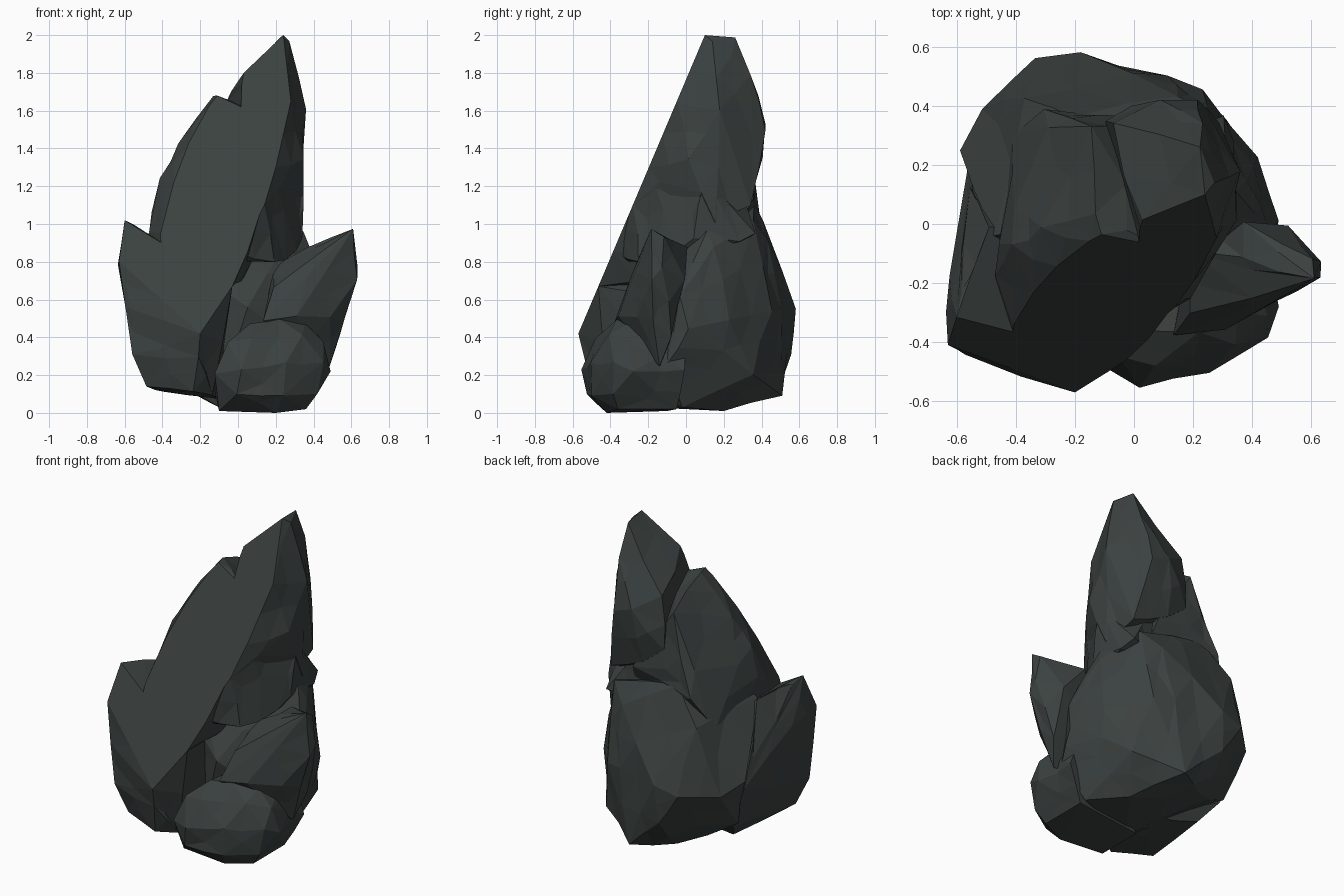
import bpy, bmesh, random
from mathutils import Vector

random.seed(4)

stone = bpy.data.materials.new("dark slate")
stone.diffuse_color = (0.044, 0.054, 0.052, 1)


def face(x, z):
    """Point on the big flat sloping front face."""
    return (x, -0.57 + 0.424 * (z - 0.42), z)


def hull(name, front, points, jitter=0.012):
    """Convex chunk of rock: outline on the front face plus free points,
    then finer facets by subdividing and nudging the new points."""
    bm = bmesh.new()
    for p in [face(*q) for q in front] + points:
        bm.verts.new(p)
    res = bmesh.ops.convex_hull(bm, input=bm.verts[:])
    junk = [g for g in set(res["geom_interior"] + res["geom_unused"])
            if isinstance(g, bmesh.types.BMVert)]
    bmesh.ops.delete(bm, geom=junk, context='VERTS')
    old = set(bm.verts)
    long_edges = [e for e in bm.edges if e.calc_length() > 0.22]
    bmesh.ops.subdivide_edges(bm, edges=long_edges, cuts=1)
    bmesh.ops.triangulate(bm, faces=bm.faces[:])
    for v in bm.verts:
        on_front = abs(v.co.y - face(0, v.co.z)[1]) < 0.004
        if v not in old and not on_front and v.co.z > 0.05:
            v.co += Vector([random.uniform(-jitter, jitter) for _ in range(3)])
    bmesh.ops.recalc_face_normals(bm, faces=bm.faces[:])
    mesh = bpy.data.meshes.new(name)
    bm.to_mesh(mesh)
    bm.free()
    mesh.materials.append(stone)
    ob = bpy.data.objects.new(name, mesh)
    bpy.context.collection.objects.link(ob)
    return ob


# tall peak
peak = hull("rock", [(0.24, 2.0), (0.03, 1.8), (0.02, 1.74), (0.28, 1.65),
                     (0.0, 1.1), (0.2, 1.3), (0.14, 1.1)],
            [(0.23, 0.27, 1.99), (0.28, 0.15, 1.97), (0.04, 0.2, 1.76),
             (0.30, 0.12, 1.75), (0.24, 0.35, 1.8), (0.35, 0.17, 1.6),
             (0.34, 0.02, 1.35), (0.34, 0.15, 1.0), (0.08, 0.43, 1.53),
             (0.21, 0.42, 1.5), (0.05, 0.37, 1.18), (0.28, 0.34, 1.1),
             (-0.08, 0.34, 1.62), (-0.1, 0.35, 1.3)])

# dark flank under the front ridge, ending in a small overhang
flank = hull("flank", [(0.2, 1.3), (0.14, 1.1), (0.07, 0.97), (-0.03, 0.86),
                       (0.0, 1.2)],
             [(0.0, -0.33, 0.8), (0.18, -0.25, 0.79), (0.23, -0.13, 1.0),
              (0.34, 0.1, 1.25), (0.34, 0.05, 0.93), (0.3, -0.05, 0.85),
              (0.34, 0.28, 0.9), (0.3, 0.36, 0.95), (0.0, 0.3, 0.9),
              (0.1, 0.3, 1.25)])

# lower shoulder left of the peak
shoulder = hull("shoulder", [(-0.11, 1.68), (-0.15, 1.63), (-0.26, 1.43),
                             (-0.34, 1.22), (-0.41, 0.95), (-0.4, 0.6),
                             (-0.03, 0.67), (0.05, 0.85), (0.13, 1.1), (0.1, 1.58)],
                [(-0.14, 0.03, 1.69), (-0.14, 0.33, 1.54), (-0.12, 0.37, 1.2),
                 (-0.31, -0.02, 1.43), (-0.42, -0.08, 1.24), (-0.41, 0.05, 1.18),
                 (-0.48, -0.17, 0.95), (-0.3, 0.38, 1.05), (0.12, 0.36, 1.15),
                 (-0.42, 0.3, 0.85), (0.15, 0.25, 0.9), (0.15, 0.0, 1.1),
                 (0.02, -0.25, 0.7)])

# slab with a pointed tip on the left
slab = hull("left_slab", [(-0.6, 1.02), (-0.63, 0.8), (-0.42, 0.9), (-0.3, 0.8),
                          (-0.03, 0.67), (-0.2, 0.42), (-0.4, 0.6)],
            [(-0.22, -0.55, 0.3), (-0.58, -0.45, 0.55), (-0.55, -0.44, 0.3),
             (-0.48, -0.41, 0.13), (-0.24, -0.48, 0.11),
             (-0.13, -0.4, 0.09), (-0.58, -0.24, 0.99), (-0.62, -0.18, 0.75),
             (-0.5, -0.02, 0.95), (-0.56, 0.12, 0.65), (-0.57, 0.22, 0.5),
             (-0.48, 0.2, 0.22), (-0.4, 0.1, 0.12),
             (-0.1, 0.0, 0.08), (-0.1, 0.0, 0.6)])

# broad mass at the back
body = hull("back_mass", [],
            [(-0.2, 0.36, 1.12), (0.25, 0.36, 1.02), (0.34, 0.1, 0.97),
             (0.25, -0.05, 0.9), (-0.3, 0.0, 1.1), (-0.48, -0.05, 0.95),
             (-0.36, 0.43, 0.9), (0.15, 0.44, 0.92), (0.38, 0.15, 0.88),
             (-0.58, 0.26, 0.55), (-0.52, 0.39, 0.5), (-0.33, 0.56, 0.5),
             (-0.18, 0.57, 0.55), (0.12, 0.5, 0.55), (0.23, 0.45, 0.55),
             (0.42, 0.22, 0.5), (0.5, 0.02, 0.45), (0.46, -0.1, 0.25),
             (0.47, -0.03, 0.62), (0.05, -0.3, 0.55), (-0.5, 0.2, 0.25),
             (-0.2, 0.56, 0.3), (0.05, 0.51, 0.1), (-0.2, 0.36, 0.09),
             (0.2, 0.2, 0.01), (0.35, -0.02, 0.03), (0.32, 0.35, 0.2),
             (-0.1, -0.2, 0.03)])

# leaning shard on the right
shard = hull("right_shard", [],
             [(0.6, -0.19, 0.97), (0.61, -0.12, 0.94), (0.63, -0.12, 0.78),
              (0.62, -0.19, 0.71), (0.38, -0.12, 0.87), (0.38, 0.0, 0.87),
              (0.52, 0.0, 0.72), (0.2, -0.3, 0.66), (0.13, -0.37, 0.48),
              (0.32, -0.36, 0.52), (0.5, -0.25, 0.5), (0.56, -0.1, 0.5),
              (0.54, -0.08, 0.4), (0.48, -0.15, 0.25), (0.2, -0.1, 0.3),
              (0.2, -0.1, 0.78)])

# rounded boulder at the front foot
boulder = hull("boulder", [],
               [(-0.1, -0.4, 0.01), (0.2, -0.42, 0.0), (0.36, -0.36, 0.02),
                (0.0, -0.53, 0.1), (0.24, -0.49, 0.1), (-0.12, -0.47, 0.2),
                (0.02, -0.55, 0.22), (0.25, -0.51, 0.26), (0.42, -0.38, 0.11),
                (0.45, -0.39, 0.26), (0.48, -0.28, 0.22), (0.44, -0.3, 0.38),
                (0.34, -0.41, 0.41), (0.08, -0.48, 0.4), (-0.05, -0.44, 0.38),
                (0.06, -0.36, 0.48), (0.22, -0.37, 0.5), (0.36, -0.3, 0.47),
                (0.1, -0.1, 0.45), (-0.1, -0.1, 0.01), (0.36, -0.05, 0.02),
                (0.46, 0.0, 0.22), (0.42, 0.0, 0.4)])

# fuse everything into a single rock
parts = [flank, shoulder, slab, body, shard, boulder]
for p in parts:
    m = peak.modifiers.new("join_" + p.name, 'BOOLEAN')
    m.operation, m.solver, m.object = 'UNION', 'EXACT', p

deps = bpy.context.evaluated_depsgraph_get()
fused = bpy.data.meshes.new_from_object(peak.evaluated_get(deps))
peak.modifiers.clear()
peak.data = fused
for p in parts:
    bpy.data.objects.remove(p)
fused.materials.clear()
fused.materials.append(stone)
for f in fused.polygons:
    f.material_index = 0
    f.use_smooth = False
